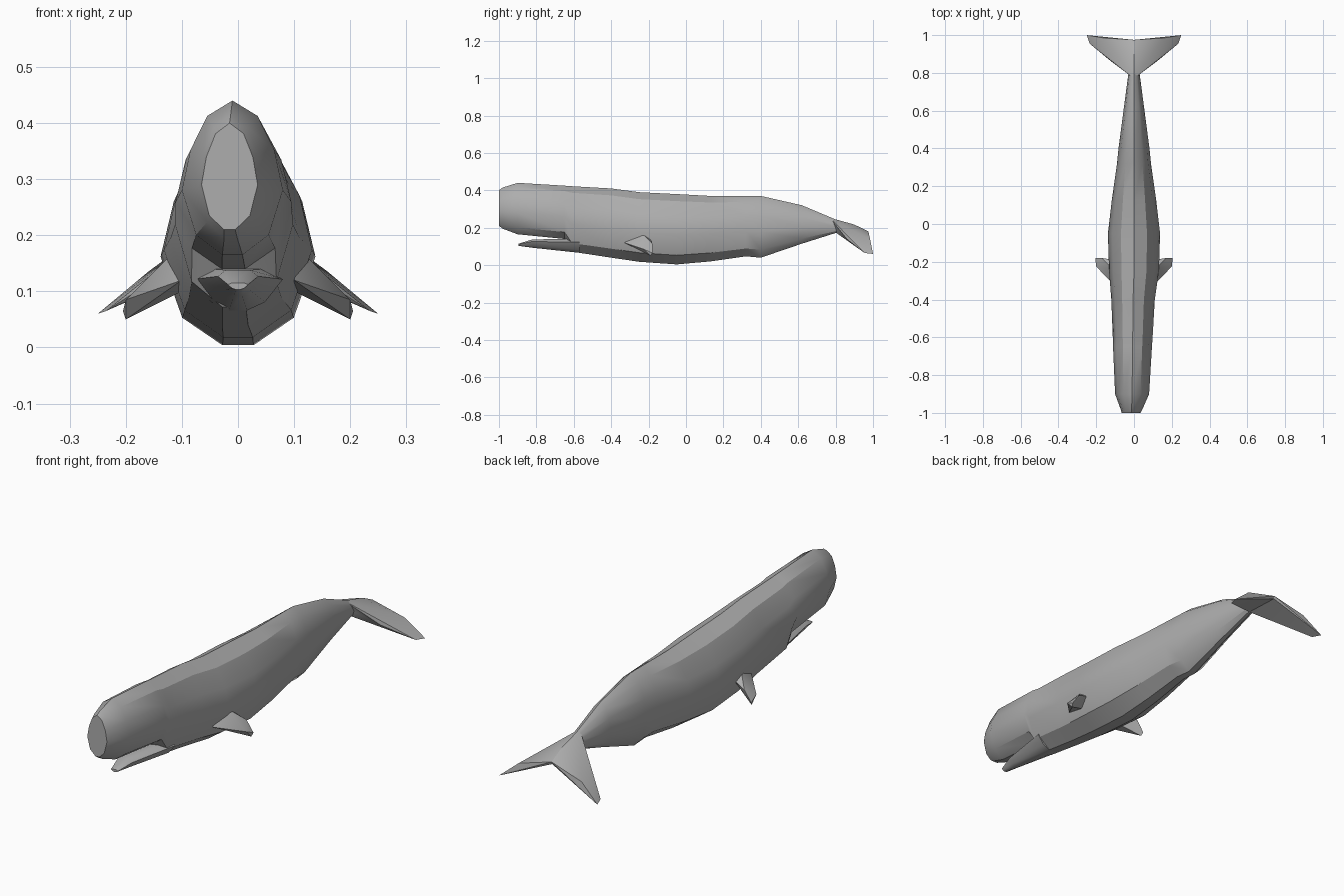
import bpy, bmesh, math

cube = bpy.data.objects.get("Cube")
if cube:
    bpy.data.objects.remove(cube, do_unlink=True)

# Skin material
skin = bpy.data.materials.new("whale grey")
skin.use_nodes = True
GREY = (0.42, 0.42, 0.42, 1)
skin.diffuse_color = GREY
skin.node_tree.nodes["Principled BSDF"].inputs["Base Color"].default_value = GREY


def finish(name, bm):
    bmesh.ops.recalc_face_normals(bm, faces=bm.faces)
    mesh = bpy.data.meshes.new(name)
    bm.to_mesh(mesh)
    bm.free()
    mesh.materials.append(skin)
    obj = bpy.data.objects.new(name, mesh)
    bpy.context.collection.objects.link(obj)
    bpy.ops.object.select_all(action='DESELECT')
    obj.select_set(True)
    bpy.context.view_layer.objects.active = obj
    bpy.ops.object.shade_smooth_by_angle(angle=math.radians(32))
    return obj


def loft(name, stations, half):
    """Skin cross-sections; each station is y, top, bottom, half width, x shift."""
    outline = half + [(-w, t) for w, t in reversed(half) if w > 0]
    bm = bmesh.new()
    rings = [[bm.verts.new((cx + w * hw, y, low + t * (top - low))) for w, t in outline]
             for y, top, low, hw, cx in stations]
    n = len(outline)
    for a, b in zip(rings, rings[1:]):
        for i in range(n):
            j = (i + 1) % n
            bm.faces.new((a[i], a[j], b[j], b[i]))
    bm.faces.new(rings[0])
    bm.faces.new(rings[-1])
    return finish(name, bm)


def hull_pair(name, points):
    """Convex fin on the left, with its mirror on the right."""
    for side, sx in (("left", 1), ("right", -1)):
        bm = bmesh.new()
        for x, y, z in points:
            bm.verts.new((sx * x, y, z))
        bmesh.ops.convex_hull(bm, input=bm.verts)
        loose = [v for v in bm.verts if not v.link_faces]
        bmesh.ops.delete(bm, geom=loose, context='VERTS')
        finish(side + "_" + name, bm)


# Body: blunt head, deep belly, tapering tail stock
loft("body", [
    (-1.0, .40, .21, .05, -.015),
    (-.98, .415, .195, .058, -.013),
    (-.9, .44, .165, .09, -.01),
    (-.65, .425, .14, .103, -.008),
    (-.61, .422, .072, .105, -.007),
    (-.4, .41, .04, .115, -.005),
    (-.25, .39, .018, .132, 0),
    (-.05, .38, .004, .138, 0),
    (.13, .37, .02, .117, 0),
    (.32, .37, .047, .09, 0),
    (.4, .37, .04, .082, 0),
    (.62, .32, .115, .053, 0),
    (.81, .24, .175, .028, 0),
], [(0, 1), (.5, .9), (.83, .68), (1, .42), (.72, .13), (.2, 0)])

# Slender open lower jaw
loft("lower_jaw", [
    (-.895, .115, .103, .018, 0),
    (-.82, .138, .093, .036, 0),
    (-.57, .14, .066, .08, 0),
], [(.6, 1), (1, .75), (.6, .2), (.2, 0)])

# Flippers
hull_pair("flipper", [
    (.1, -.33, .12), (.11, -.24, .175), (.11, -.19, .14), (.1, -.24, .1),
    (.17, -.18, .115), (.2, -.225, .085), (.205, -.18, .065), (.2, -.19, .05),
])

# Drooping tail flukes
hull_pair("fluke", [
    (0, .77, .253), (0, .8, .175), (.03, .8, .2), (0, .9, .217),
    (0, .975, .18), (0, .97, .168), (.12, .86, .14),
    (.16, .985, .135), (.25, 1.0, .06), (.235, .955, .065),
])
